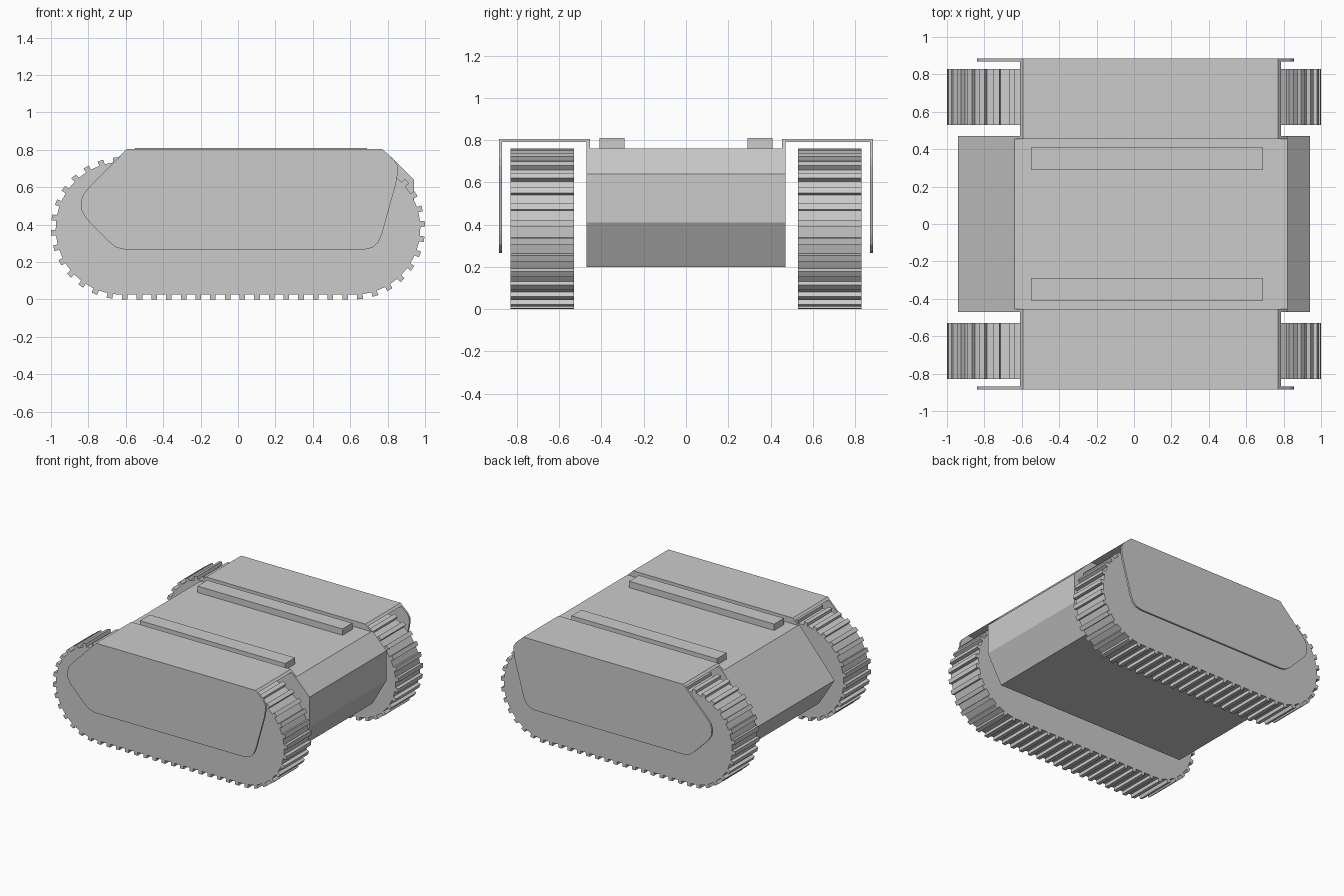
import bpy, bmesh, math

if "Cube" in bpy.data.objects:
    bpy.data.objects.remove(bpy.data.objects["Cube"])


def extrude_profile(name, pts, y0, y1):
    """Solid made by sweeping an x-z outline from y0 to y1."""
    bm = bmesh.new()
    face = bm.faces.new([bm.verts.new((x, y0, z)) for x, z in pts])
    ext = bmesh.ops.extrude_face_region(bm, geom=[face])
    moved = [v for v in ext["geom"] if isinstance(v, bmesh.types.BMVert)]
    bmesh.ops.translate(bm, verts=moved, vec=(0, y1 - y0, 0))
    bmesh.ops.recalc_face_normals(bm, faces=bm.faces)
    mesh = bpy.data.meshes.new(name)
    bm.to_mesh(mesh)
    bm.free()
    obj = bpy.data.objects.new(name, mesh)
    bpy.context.collection.objects.link(obj)
    return obj


def both_sides(name, pts, y0, y1):
    extrude_profile(name + "_left", pts, -y1, -y0)
    extrude_profile(name + "_right", pts, y0, y1)


def box_profile(x0, x1, z0, z1):
    return [(x0, z0), (x1, z0), (x1, z1), (x0, z1)]


# Angular hull
extrude_profile("hull", [(-.64, .76), (.82, .76), (.94, .64), (.94, .41),
                         (.82, .2), (-.81, .2), (-.94, .41)], -.47, .47)

# Tracks: rounded loop with raised cleats
R, BASE, HALF, CLEATS = .38, .355, .62, 60
ARC = math.pi * BASE
LOOP = 4 * HALF + 2 * ARC


def loop_point(s, r):
    """Point at distance s around the track loop, r from its core line."""
    s %= LOOP
    if s < 2 * HALF:
        return (-HALF + s, R - r)
    s -= 2 * HALF
    if s < ARC:
        a = -math.pi / 2 + s / BASE
        return (HALF + r * math.cos(a), R + r * math.sin(a))
    s -= ARC
    if s < 2 * HALF:
        return (HALF - s, R + r)
    a = math.pi / 2 + (s - 2 * HALF) / BASE
    return (-HALF + r * math.cos(a), R + r * math.sin(a))


track = []
pitch = LOOP / CLEATS
for i in range(CLEATS):
    a, b = i * pitch, (i + .38) * pitch
    track += [loop_point(a, BASE), loop_point(a, R), loop_point(b, R), loop_point(b, BASE)]
both_sides("track", track, .53, .83)

# Track covers: outer skirt, top plate and inner lip
skirt = [(-.593, .805), (.77, .805), (.835, .745), (.853, .715), (.855, .68), (.845, .62),
         (.77, .35), (.75, .305), (.72, .277), (.67, .265), (-.60, .265), (-.65, .277),
         (-.69, .308), (-.81, .43), (-.837, .475), (-.84, .52), (-.828, .56), (-.80, .595)]
both_sides("cover_skirt", skirt, .87, .885)
both_sides("cover_top", [(-.593, .805), (.77, .805), (.786, .79), (-.609, .79)], .455, .87)
both_sides("cover_lip", [(-.609, .79), (.786, .79), (.818, .76), (-.638, .76)], .455, .47)

# Raised deck rails
both_sides("deck_rail", box_profile(-.55, .69, .76, .809), .29, .41)
